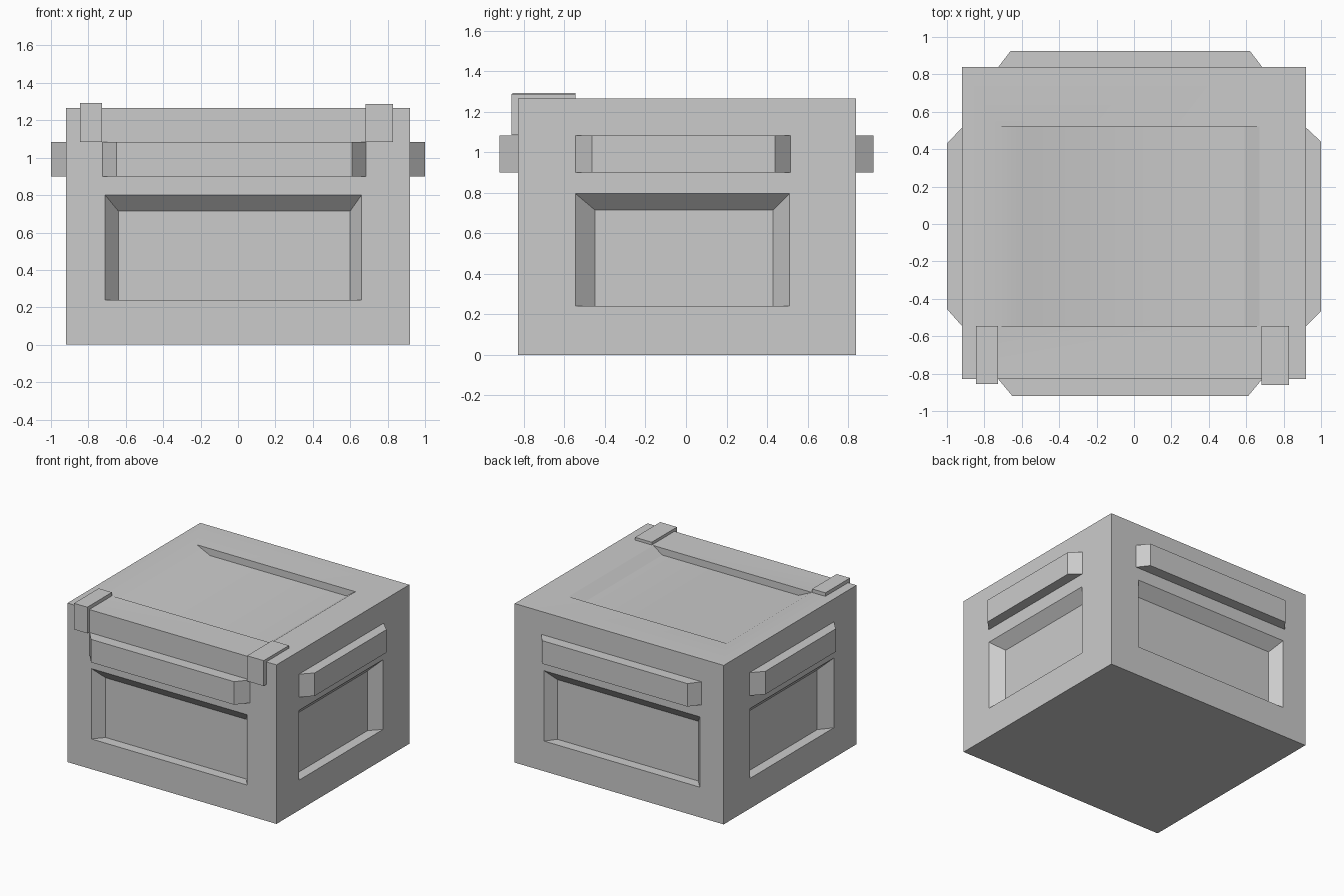
import bpy, bmesh, math
from mathutils import Vector

if "Cube" in bpy.data.objects:
    bpy.data.objects.remove(bpy.data.objects["Cube"])

X0, X1, Y0, Y1, H = -0.92, 0.92, -0.83, 0.84, 1.265

# Each side maps (u, v, outward distance) to model space
SIDES = {
    "front": lambda u, v, d: Vector((u, Y0 - d, v)),
    "back": lambda u, v, d: Vector((u, Y1 + d, v)),
    "right": lambda u, v, d: Vector((X1 + d, u, v)),
    "left": lambda u, v, d: Vector((X0 - d, u, v)),
    "top": lambda u, v, d: Vector((u, v, H + d)),
}


def finish(bm, name):
    bmesh.ops.remove_doubles(bm, verts=bm.verts, dist=1e-4)
    bmesh.ops.recalc_face_normals(bm, faces=bm.faces)
    mesh = bpy.data.meshes.new(name)
    bm.to_mesh(mesh)
    bm.free()
    obj = bpy.data.objects.new(name, mesh)
    bpy.context.collection.objects.link(obj)
    return obj


def loop(bm, side, rect, d):
    u0, u1, v0, v1 = rect
    return [bm.verts.new(SIDES[side](u, v, d))
            for u, v in ((u0, v0), (u1, v0), (u1, v1), (u0, v1))]


def bridge(bm, a, b):
    n = len(a)
    for i in range(n):
        j = (i + 1) % n
        bm.faces.new((a[i], a[j], b[j], b[i]))


def panel(bm, side, outer, opening, floor, depth):
    a = loop(bm, side, outer, 0)
    b = loop(bm, side, opening, 0)
    c = loop(bm, side, floor, -depth)
    bridge(bm, a, b)
    bridge(bm, b, c)
    bm.faces.new(c)


# Crate body: one closed shell with a recessed panel on every side but the base
bm = bmesh.new()
for s in ("front", "back"):
    panel(bm, s, (X0, X1, 0, H), (-0.71, 0.66, 0.24, 0.80),
          (-0.64, 0.60, 0.24, 0.715), 0.08)
for s in ("left", "right"):
    panel(bm, s, (Y0, Y1, 0, H), (-0.545, 0.51, 0.24, 0.795),
          (-0.45, 0.43, 0.24, 0.715), 0.08)
panel(bm, "top", (X0, X1, Y0, Y1), (-0.725, 0.67, -0.545, 0.52),
      (-0.61, 0.59, -0.545, 0.52), 0.055)
bm.faces.new([bm.verts.new(p) for p in
              ((X0, Y0, 0), (X1, Y0, 0), (X1, Y1, 0), (X0, Y1, 0))])
body = finish(bm, "crate_body")
bpy.context.view_layer.objects.active = body
body.select_set(True)
bpy.ops.object.shade_smooth_by_angle(angle=math.radians(30))

# Grip bars with slanted ends: side, base span, outer span, projection
for side, base, outer, d in (
        ("front", (-0.725, 0.685), (-0.65, 0.61), 0.09),
        ("back", (-0.725, 0.685), (-0.66, 0.62), 0.085),
        ("right", (-0.545, 0.515), (-0.465, 0.44), 0.08),
        ("left", (-0.545, 0.515), (-0.455, 0.43), 0.08)):
    bm = bmesh.new()
    a = loop(bm, side, (*base, 0.90, 1.083), 0)
    b = loop(bm, side, (*outer, 0.90, 1.083), d)
    bridge(bm, a, b)
    bm.faces.new(a)
    bm.faces.new(b)
    finish(bm, side + "_grip_bar")

# L-shaped latches folded over the front top edge
for name, x0, x1, y, top in (("left_latch", -0.845, -0.728, -0.855, 1.293),
                             ("right_latch", 0.683, 0.83, -0.862, 1.287)):
    profile = [(y, 1.085), (Y0, 1.085), (Y0, H), (-0.545, H), (-0.545, top), (y, top)]
    bm = bmesh.new()
    a = [bm.verts.new((x0, p, q)) for p, q in profile]
    b = [bm.verts.new((x1, p, q)) for p, q in profile]
    bridge(bm, a, b)
    bm.faces.new(a)
    bm.faces.new(b)
    finish(bm, name)
